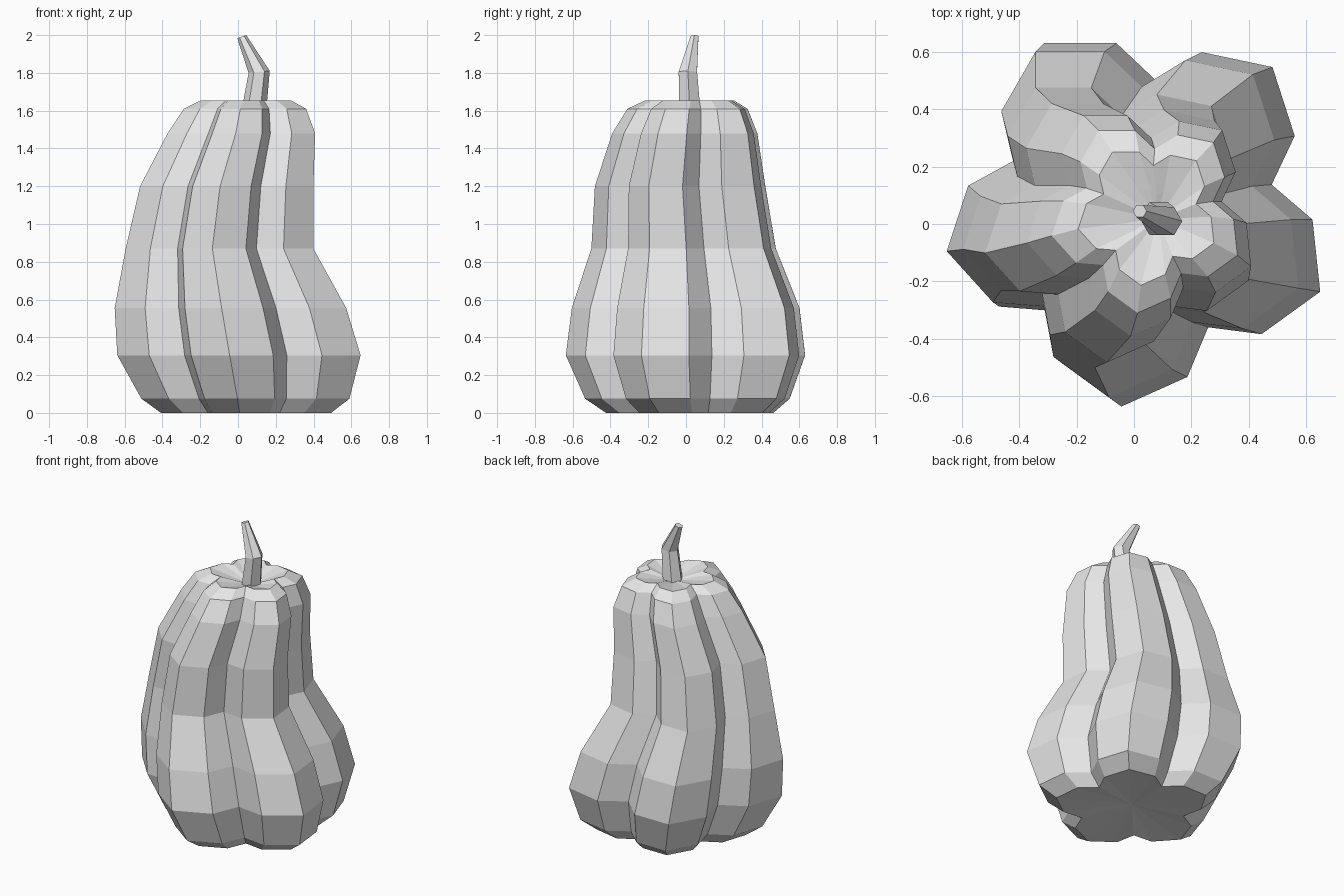
import bpy, bmesh
from math import sin, cos, radians, tau
from mathutils import Vector

cube = bpy.data.objects.get("Cube")
if cube:
    bpy.data.objects.remove(cube, do_unlink=True)

grey = bpy.data.materials.new("plain_grey")
grey.use_nodes = True
colour = (0.8, 0.8, 0.8, 1)
grey.diffuse_color = colour
grey.node_tree.nodes["Principled BSDF"].inputs["Base Color"].default_value = colour


def lobed_ring(centre, radius):
    """Five lobes, each with a valley, a flank, a crest and a flank."""
    points = []
    for lobe in range(5):
        crest = 48 + 72 * lobe
        for turn, reach in ((-36, 0.68), (-21.5, 0.875), (0, 1), (21.5, 0.875)):
            a = radians(crest + turn)
            points.append(centre + Vector((cos(a), sin(a), 0)) * radius * reach)
    return points


def round_ring(centre, radius, tilt=0, sides=6):
    """Plain polygon ring, tilted up towards +x."""
    angles = [tau * i / sides for i in range(sides)]
    return [centre + Vector((cos(a), sin(a), tilt * cos(a))) * radius for a in angles]


def loft(name, rings, bottom, top):
    """Skin the rings with quads and close both ends with fans."""
    bm = bmesh.new()
    loops = [[bm.verts.new(p) for p in ring] for ring in rings]
    n = len(loops[0])
    for low, high in zip(loops, loops[1:]):
        for i in range(n):
            j = (i + 1) % n
            bm.faces.new((low[i], low[j], high[j], high[i]))
    for loop, tip in ((loops[0], bottom), (loops[-1], top)):
        centre = bm.verts.new(tip)
        for i in range(n):
            bm.faces.new((loop[i], loop[(i + 1) % n], centre))
    bmesh.ops.recalc_face_normals(bm, faces=bm.faces)
    mesh = bpy.data.meshes.new(name)
    bm.to_mesh(mesh)
    bm.free()
    mesh.materials.append(grey)
    obj = bpy.data.objects.new(name, mesh)
    bpy.context.collection.objects.link(obj)
    return obj


# Gourd body: centre x, centre y, height, crest radius
body_profile = [
    (0.058, 0.05, 0, 0.476),
    (0.058, 0.045, 0.075, 0.582),
    (0.027, 0.041, 0.305, 0.681),
    (-0.019, 0.04, 0.555, 0.648),
    (-0.081, 0.021, 0.87, 0.525),
    (-0.044, 0.0, 1.2, 0.485),
    (0.031, 0.02, 1.48, 0.413),
    (0.048, 0.03, 1.61, 0.342),
    (0.05, 0.035, 1.655, 0.25),
    (0.07, 0.025, 1.625, 0.11),
]
loft("gourd_body",
     [lobed_ring(Vector((x, y, z)), r) for x, y, z, r in body_profile],
     (0.058, 0.05, 0.03), (0.08, 0.02, 1.6))

# Bent stem: centre, radius, tilt
stem_profile = [
    ((0.083, 0.02, 1.59), 0.066, 0),
    ((0.112, 0.01, 1.805), 0.056, 0.1),
    ((0.02, 0.045, 1.992), 0.024, 0.33),
]
loft("stem",
     [round_ring(Vector(c), r, tilt) for c, r, tilt in stem_profile],
     stem_profile[0][0], stem_profile[-1][0])
